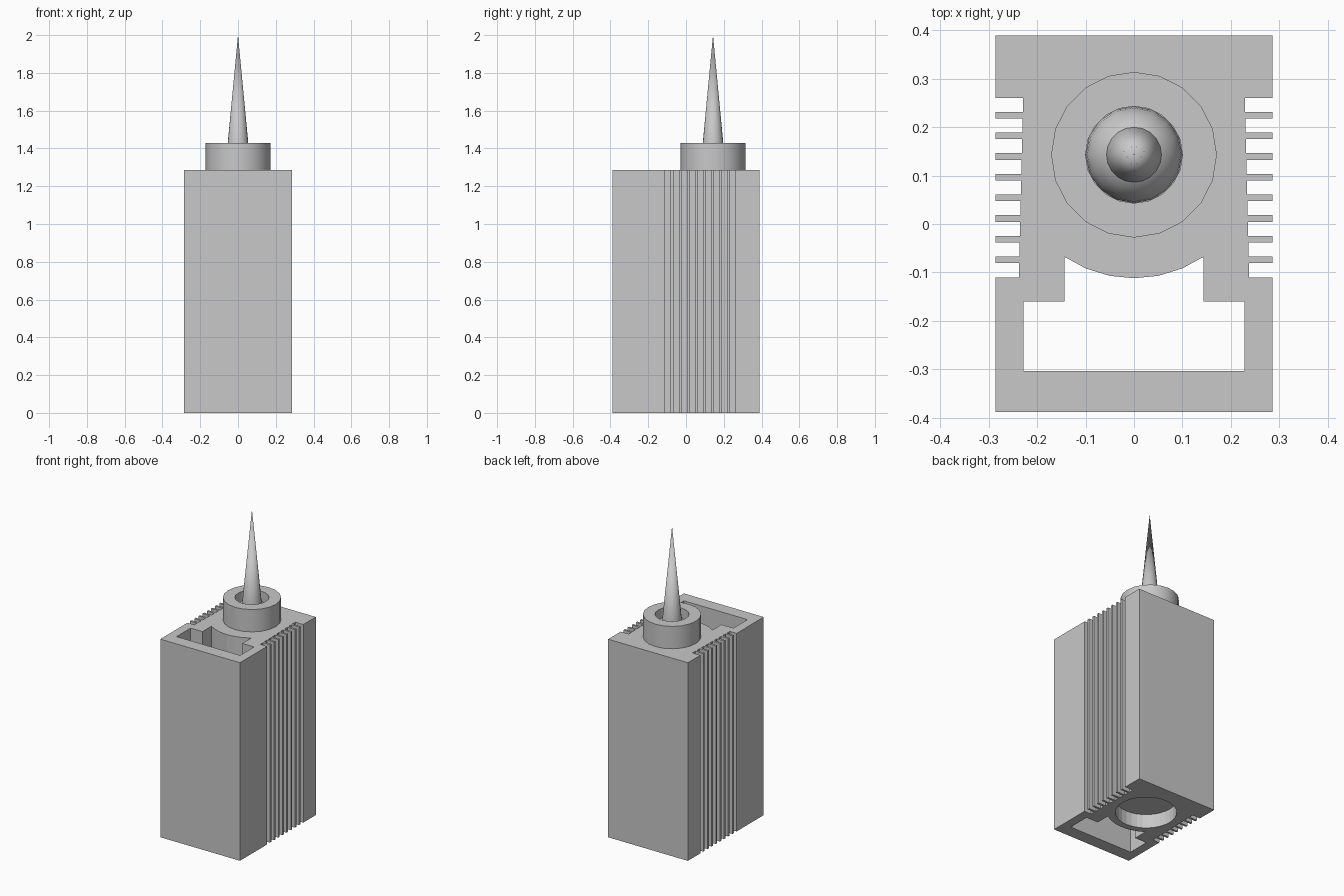
import bpy, bmesh, math

cube = bpy.data.objects.get("Cube")
if cube:
    bpy.data.objects.remove(cube, do_unlink=True)

grey = bpy.data.materials.new("plain grey")
grey.use_nodes = True
colour = (0.58, 0.58, 0.58, 1)
grey.diffuse_color = colour
grey.node_tree.nodes["Principled BSDF"].inputs["Base Color"].default_value = colour

AXIS_Y = 0.143      # centre line of the nozzle
HEIGHT = 1.285      # top of the body


def add_object(name, bm, smooth=False):
    bmesh.ops.recalc_face_normals(bm, faces=bm.faces[:])
    mesh = bpy.data.meshes.new(name)
    bm.to_mesh(mesh)
    bm.free()
    mesh.materials.append(grey)
    obj = bpy.data.objects.new(name, mesh)
    bpy.context.collection.objects.link(obj)
    if smooth:
        bpy.ops.object.select_all(action='DESELECT')
        obj.select_set(True)
        bpy.context.view_layer.objects.active = obj
        bpy.ops.object.shade_smooth_by_angle(angle=math.radians(35))
    return obj


def prism(name, outline, z0, z1):
    bm = bmesh.new()
    face = bm.faces.new([bm.verts.new((x, y, z0)) for x, y in outline])
    ext = bmesh.ops.extrude_face_region(bm, geom=[face])
    for v in ext["geom"]:
        if isinstance(v, bmesh.types.BMVert):
            v.co.z = z1
    return add_object(name, bm)


def lathe(name, profile, sides):
    # Turn a closed (radius, height) profile around the nozzle axis
    bm = bmesh.new()
    verts = [bm.verts.new((r, AXIS_Y, z)) for r, z in profile]
    edges = [bm.edges.new((verts[i - 1], verts[i])) for i in range(len(verts))]
    bmesh.ops.spin(bm, geom=verts + edges, cent=(0, AXIS_Y, 0), axis=(0, 0, 1),
                   angle=math.tau, steps=sides, use_duplicate=False)
    bmesh.ops.remove_doubles(bm, verts=bm.verts[:], dist=1e-5)
    return add_object(name, bm, True)


def cut(target, cutter):
    mod = target.modifiers.new(cutter.name, 'BOOLEAN')
    mod.operation = 'DIFFERENCE'
    mod.solver = 'EXACT'
    mod.object = cutter
    cutter.hide_render = True
    cutter.hide_viewport = True
    cutter.display_type = 'WIRE'


# Body outline: one side with its row of fins, then mirrored
side = [(0.286, -0.388), (0.286, -0.11)]
slot_start = -0.11
for i in range(9):
    depth = 0.237 - 0.001 * i
    slot_end = slot_start + 0.029
    side += [(depth, slot_start), (depth, slot_end), (0.286, slot_end)]
    slot_start = slot_end + 0.0137
    if i < 8:
        side.append((0.286, slot_start))
side.append((0.286, 0.389))
body = prism("finned_body", side + [(-x, y) for x, y in reversed(side)], 0, HEIGHT)

# Through pocket with a curved back wall
arc = []
for i in range(7):
    a = math.radians(-90 + (3 - i) * 11.4)
    arc.append((0.255 * math.cos(a), AXIS_Y + 0.255 * math.sin(a)))
pocket = ([(-0.228, -0.304), (0.228, -0.304), (0.228, -0.16), (0.143, -0.16)]
          + arc + [(-0.143, -0.16), (-0.228, -0.16)])
cut(body, prism("pocket_cutter", pocket, -0.1, HEIGHT + 0.1))

# Round recess in the underside
circle = [(0.18 * math.cos(k * math.tau / 32), 0.11 + 0.18 * math.sin(k * math.tau / 32))
          for k in range(32)]
cut(body, prism("recess_cutter", circle, -0.1, 0.09))

# Collar on top of the body
lathe("collar", [(0.1, HEIGHT - 0.02), (0.171, HEIGHT - 0.02), (0.171, 1.43), (0.1, 1.43)], 20)

# Ball seated in the collar
bm = bmesh.new()
bmesh.ops.create_uvsphere(bm, u_segments=16, v_segments=12, radius=0.1)
bmesh.ops.translate(bm, verts=bm.verts[:], vec=(0, AXIS_Y, 1.32))
add_object("ball_seat", bm, True)

# Pointed spike
bm = bmesh.new()
bmesh.ops.create_cone(bm, cap_ends=True, segments=20, radius1=0.057, radius2=0, depth=0.6)
bmesh.ops.translate(bm, verts=bm.verts[:], vec=(0, AXIS_Y, 1.7))
add_object("spike", bm, True)
